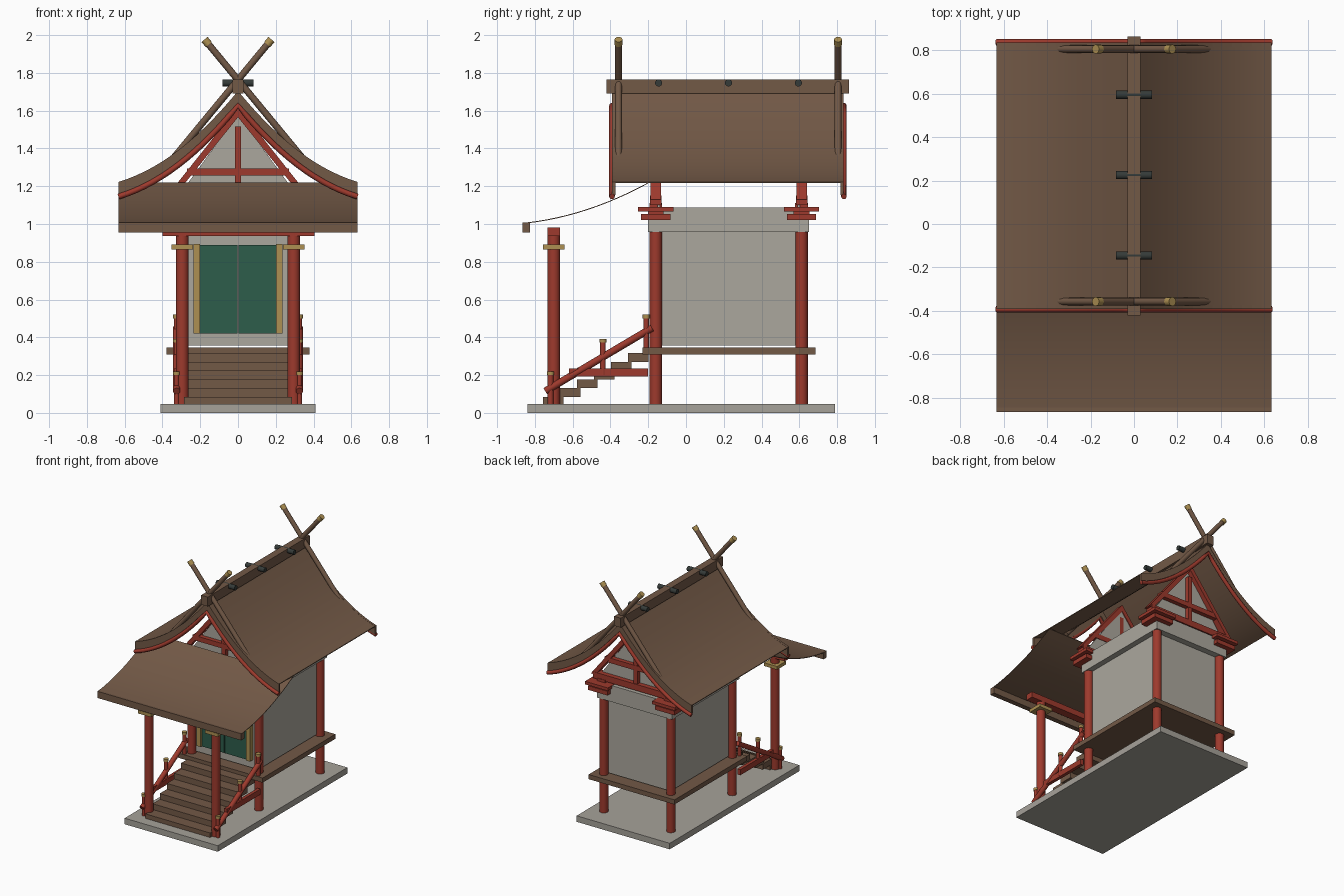
import bpy, bmesh
from math import radians
from mathutils import Vector

cube = bpy.data.objects.get("Cube")
if cube:
    bpy.data.objects.remove(cube, do_unlink=True)


def material(name, rgb):
    m = bpy.data.materials.new(name)
    m.use_nodes = True
    m.diffuse_color = (*rgb, 1)
    m.node_tree.nodes["Principled BSDF"].inputs["Base Color"].default_value = (*rgb, 1)
    return m


BROWN = material("bark brown", (0.17, 0.1, 0.062))
RED = material("vermilion", (0.34, 0.042, 0.026))
WALL = material("plaster grey", (0.41, 0.39, 0.34))
STONE = material("stone grey", (0.38, 0.36, 0.32))
GREEN = material("door green", (0.027, 0.11, 0.07))
GOLD = material("brass", (0.42, 0.28, 0.085))
DARK = material("dark bronze", (0.035, 0.043, 0.04))


def finish(name, bm, mat, smooth=False):
    bmesh.ops.recalc_face_normals(bm, faces=bm.faces)
    me = bpy.data.meshes.new(name)
    bm.to_mesh(me)
    bm.free()
    me.materials.append(mat)
    ob = bpy.data.objects.new(name, me)
    bpy.context.collection.objects.link(ob)
    if smooth:
        bpy.ops.object.select_all(action='DESELECT')
        ob.select_set(True)
        bpy.context.view_layer.objects.active = ob
        bpy.ops.object.shade_smooth_by_angle(angle=radians(35))
    return ob


def box(name, mat, x, y, z):
    """Box from three (min, max) ranges."""
    bm = bmesh.new()
    bmesh.ops.create_cube(bm, size=1)
    for v in bm.verts:
        v.co = [r[0] + (c + 0.5) * (r[1] - r[0]) for c, r in zip(v.co, (x, y, z))]
    return finish(name, bm, mat)


def around(c, h):
    return (c - h, c + h)


def rod(name, mat, a, b, r, sides=16):
    """Round bar between two points."""
    a, b = Vector(a), Vector(b)
    bm = bmesh.new()
    bmesh.ops.create_cone(bm, cap_ends=True, segments=sides, radius1=r, radius2=r,
                          depth=(b - a).length)
    ob = finish(name, bm, mat, True)
    ob.location = (a + b) / 2
    ob.rotation_euler = (b - a).to_track_quat('Z', 'Y').to_euler()
    return ob


def prism(name, mat, outline, place, start, end, smooth=False):
    """Closed outline swept from start to end; place(p, s) gives a 3D point."""
    bm = bmesh.new()
    rings = [[bm.verts.new(place(p, s)) for p in outline] for s in (start, end)]
    bm.faces.new(rings[0])
    bm.faces.new(rings[1])
    n = len(outline)
    for i in range(n):
        j = (i + 1) % n
        bm.faces.new((rings[0][i], rings[0][j], rings[1][j], rings[1][i]))
    return finish(name, bm, mat, smooth)


def along_y(p, s):
    return (p[0], s, p[1])


def along_x(p, s):
    return (s, p[0], p[1])


def band(line, top, bottom):
    """Outline around a line, between two vertical offsets."""
    return [(a, z + top) for a, z in line] + [(a, z + bottom) for a, z in reversed(line)]


# Ground slab, veranda, plaster body
box("stone_base", STONE, (-0.41, 0.41), (-0.84, 0.79), (0, 0.048))
box("veranda", BROWN, (-0.378, 0.378), (-0.23, 0.685), (0.308, 0.345))
box("body_walls", WALL, (-0.285, 0.285), (-0.15, 0.6), (0.357, 0.96))
box("wall_top_band", WALL, (-0.33, 0.33), (-0.2, 0.65), (0.957, 1.087))

# Double door with jambs
for side, s in (("left", 1), ("right", -1)):
    box(f"door_{side}", GREEN, sorted((s * 0.003, s * 0.2)), (-0.17, -0.149), (0.42, 0.89))
    box(f"door_jamb_{side}", GOLD, sorted((s * 0.2, s * 0.235)), (-0.185, -0.149), (0.42, 0.895))

# Steps
for i in range(6):
    y, z = -0.757 + 0.09 * i, 0.084 + 0.0465 * i
    box(f"step_{i + 1}", BROWN, (-0.285, 0.285), (y, y + 0.108), (z - 0.046 + (i == 0) * 0.01, z))

# Pillars, brackets and stair rails on both sides
for side, s in (("left", 1), ("right", -1)):
    x = s * 0.295
    rod(f"porch_pillar_{side}", RED, (x, -0.7, 0.045), (x, -0.7, 0.95), 0.033)
    box(f"porch_capital_{side}", GOLD, around(x, 0.057), around(-0.7, 0.057), (0.866, 0.892))
    for end, y in (("front", -0.16), ("back", 0.612)):
        rod(f"{end}_pillar_{side}", RED, (x, y, 0.045), (x, y, 1.0), 0.033)
        box(f"{end}_bracket_lower_{side}", RED, around(x, 0.085), around(y, 0.077), (1.02, 1.053))
        box(f"{end}_bracket_neck_{side}", RED, around(x, 0.045), around(y, 0.042), (1.05, 1.07))
        box(f"{end}_bracket_upper_{side}", RED, around(x, 0.1), around(y, 0.093), (1.066, 1.09))
        box(f"{end}_bracket_block_{side}", RED, around(x, 0.035), around(y, 0.034), (1.087, 1.11))

    x = s * 0.325
    rod(f"stair_handrail_{side}", RED, (x, -0.745, 0.115), (x, -0.18, 0.45), 0.019, 12)
    box(f"stair_lower_rail_{side}", RED, around(x, 0.013), (-0.62, -0.2), (0.192, 0.236))
    for i, (y, low, high) in enumerate(((-0.717, 0.045, 0.2), (-0.44, 0.2, 0.372), (-0.21, 0.345, 0.5))):
        rod(f"rail_post_{side}_{i + 1}", RED, (x, y, low), (x, y, high), 0.015, 12)
        rod(f"rail_post_cap_{side}_{i + 1}", GOLD, (x, y, high), (x, y, high + 0.02), 0.019, 12)

box("porch_beam", RED, (-0.4, 0.405), (-0.732, -0.668), (0.936, 0.982))

# Gable framing at both ends
for end, y, out in (("front", -0.16, -1), ("back", 0.612, 1)):
    prism(f"{end}_gable_panel", WALL, [(-0.36, 1.087), (0.36, 1.087), (0, 1.58)], along_y,
          y - out * 0.022, y - out * 0.008)
    box(f"{end}_gable_sill", RED, (-0.37, 0.37), around(y, 0.03), (1.1, 1.15))
    box(f"{end}_gable_tie", RED, (-0.27, 0.27), around(y, 0.026), (1.256, 1.295))
    box(f"{end}_king_post", RED, (-0.017, 0.017), around(y, 0.024), (1.13, 1.515))
    for side, s in (("left", 1), ("right", -1)):
        prism(f"{end}_gable_rafter_{side}", RED,
              [(s * 0.35, 1.13), (s * 0.39, 1.13), (0, 1.62), (0, 1.565)], along_y, y - 0.028, y + 0.028)


# Curved main roof: thin sheet, edge boards and verge poles
def roof_z(x):
    t = 0.633 - abs(x)
    return 1.222 + 0.295 * t + 0.736 * t * t


ROOF = [(0.633 * i / 14, roof_z(0.633 * i / 14)) for i in range(-14, 15)]
prism("main_roof", BROWN, band(ROOF, 0, -0.006), along_y, -0.388, 0.832, True)
for end, y, out in (("front", -0.388, -1), ("back", 0.832, 1)):
    prism(f"{end}_roof_edge_board", BROWN, band(ROOF, 0.001, -0.068), along_y,
          y - out * 0.015, y + out * 0.003)
    cu = bpy.data.curves.new(f"{end}_verge_pole", 'CURVE')
    cu.dimensions = '3D'
    cu.bevel_depth = 0.015
    cu.bevel_resolution = 2
    cu.use_fill_caps = True
    sp = cu.splines.new('POLY')
    sp.points.add(len(ROOF) - 1)
    for p, (x, z) in zip(sp.points, ROOF):
        p.co = (x, y + out * 0.004, z - 0.077, 1)
    cu.materials.append(RED)
    bpy.context.collection.objects.link(bpy.data.objects.new(f"{end}_verge_pole", cu))

# Porch canopy
CANOPY = []
for i in range(13):
    t = 0.645 * i / 12
    CANOPY.append((-0.845 + t, 1.008 + 0.113 * t + 0.334 * t * t))
prism("porch_canopy", BROWN, band(CANOPY, 0, -0.005), along_x, -0.633, 0.633, True)
box("canopy_front_edge", BROWN, (-0.633, 0.633), (-0.865, -0.825), (0.955, 1.008))

# Ridge beam, ridge logs and crossed finials
box("ridge_beam", BROWN, (-0.029, 0.029), (-0.422, 0.862), (1.69, 1.765))
for i, y in enumerate((-0.145, 0.225, 0.595)):
    rod(f"ridge_log_{i + 1}", DARK, (-0.083, y, 1.747), (0.083, y, 1.747), 0.019)
for end, y in (("front", -0.357), ("back", 0.805)):
    for side, s in (("left", 1), ("right", -1)):
        foot, tip = Vector((-s * 0.345, y, 1.345)), Vector((s * 0.177, y, 1.977))
        neck = tip + (foot - tip).normalized() * 0.035
        rod(f"{end}_finial_{side}", BROWN, foot, neck, 0.018, 12)
        rod(f"{end}_finial_tip_{side}", GOLD, neck, tip, 0.021, 12)
